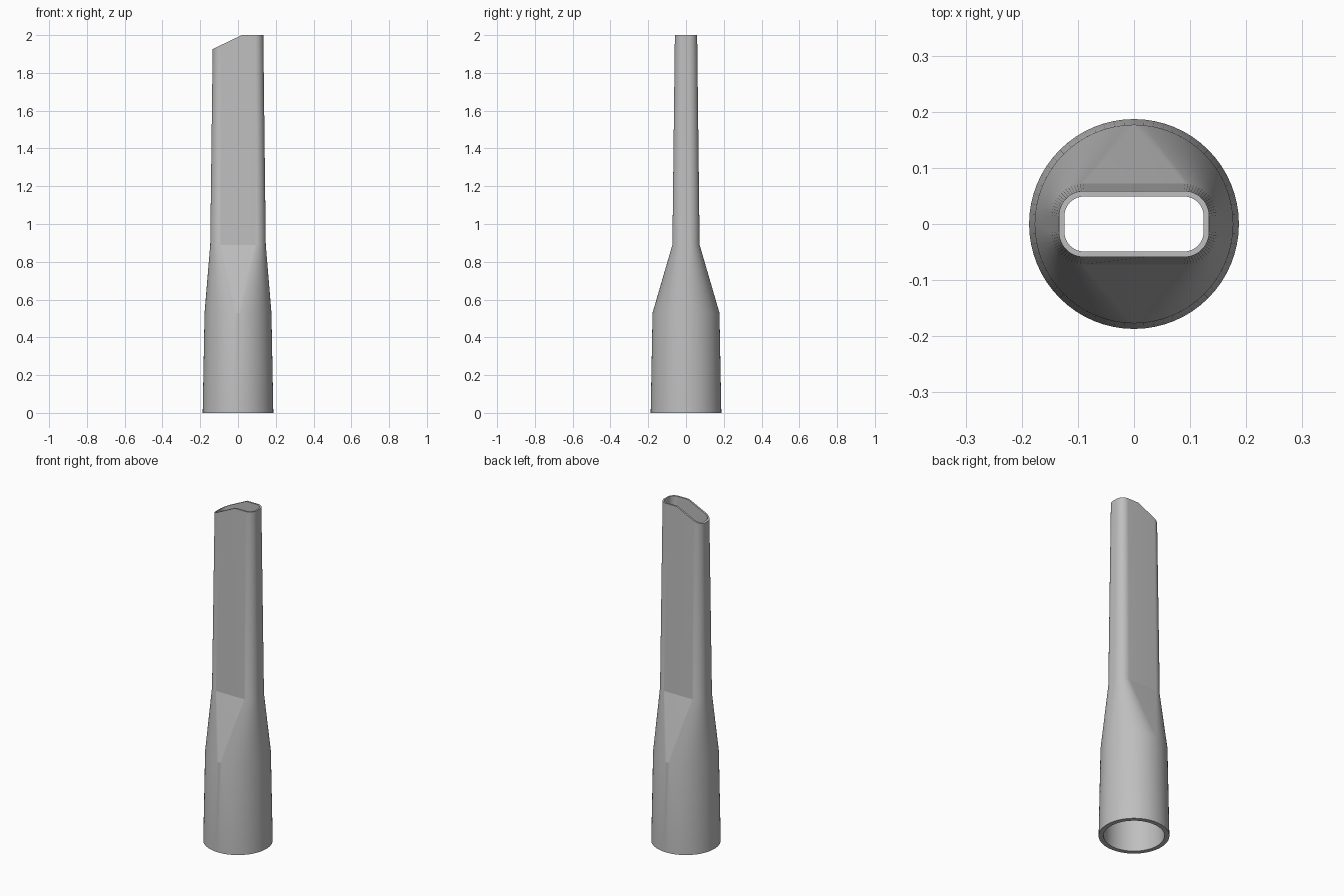
import bpy, bmesh, math
from mathutils import Vector

cube = bpy.data.objects.get("Cube")
if cube:
    bpy.data.objects.remove(cube, do_unlink=True)

STEPS = 16        # segments per corner
BEND_X = 0.02     # where the slanted tip begins
SLOPE = 0.48


def section(z, hx, hy, r, slanted=False):
    """Rounded rectangle ring; a circle when hx == hy == r."""
    points = []
    for quarter, (sx, sy) in enumerate([(1, 1), (-1, 1), (-1, -1), (1, -1)]):
        cx, cy = sx * (hx - r), sy * (hy - r)
        for i in range(STEPS + 1):
            a = (quarter + i / STEPS) * math.pi / 2
            points.append(Vector((cx + r * math.cos(a), cy + r * math.sin(a), z)))
        # extra point on each long flat, at the bend of the tip
        if quarter in (0, 2):
            points.append(Vector((min(BEND_X, hx - r), sy * hy, z)))
    if slanted:
        for p in points:
            p.z -= max(0, BEND_X - p.x) * SLOPE
    return points


# Sections up the outside, over the tip rim and down the inside
sections = [
    section(0, 0.187, 0.187, 0.187),
    section(0.53, 0.177, 0.177, 0.177),
    section(0.89, 0.147, 0.072, 0.056),
    section(2, 0.134, 0.059, 0.045, True),
    section(2, 0.124, 0.049, 0.035, True),
    section(0.89, 0.132, 0.057, 0.041),
    section(0.53, 0.154, 0.154, 0.154),
    section(0, 0.161, 0.161, 0.161),
]

bm = bmesh.new()
rings = [[bm.verts.new(p) for p in s] for s in sections]
count = len(rings[0])
for k, ring in enumerate(rings):
    above = rings[(k + 1) % len(rings)]
    for i in range(count):
        j = (i + 1) % count
        bm.faces.new((ring[i], ring[j], above[j], above[i]))
bmesh.ops.remove_doubles(bm, verts=bm.verts, dist=0.0002)
bmesh.ops.recalc_face_normals(bm, faces=bm.faces)

mesh = bpy.data.meshes.new("nozzle_tube")
bm.to_mesh(mesh)
bm.free()
nozzle = bpy.data.objects.new("nozzle_tube", mesh)
bpy.context.collection.objects.link(nozzle)

# Plain grey plastic
grey = bpy.data.materials.new("grey_plastic")
grey.use_nodes = True
colour = (0.52, 0.52, 0.52, 1)
grey.diffuse_color = colour
grey.node_tree.nodes["Principled BSDF"].inputs["Base Color"].default_value = colour
mesh.materials.append(grey)

# Smooth walls with crisp rims and shoulder
bpy.ops.object.select_all(action="DESELECT")
nozzle.select_set(True)
bpy.context.view_layer.objects.active = nozzle
bpy.ops.object.shade_smooth_by_angle(angle=math.radians(14))
